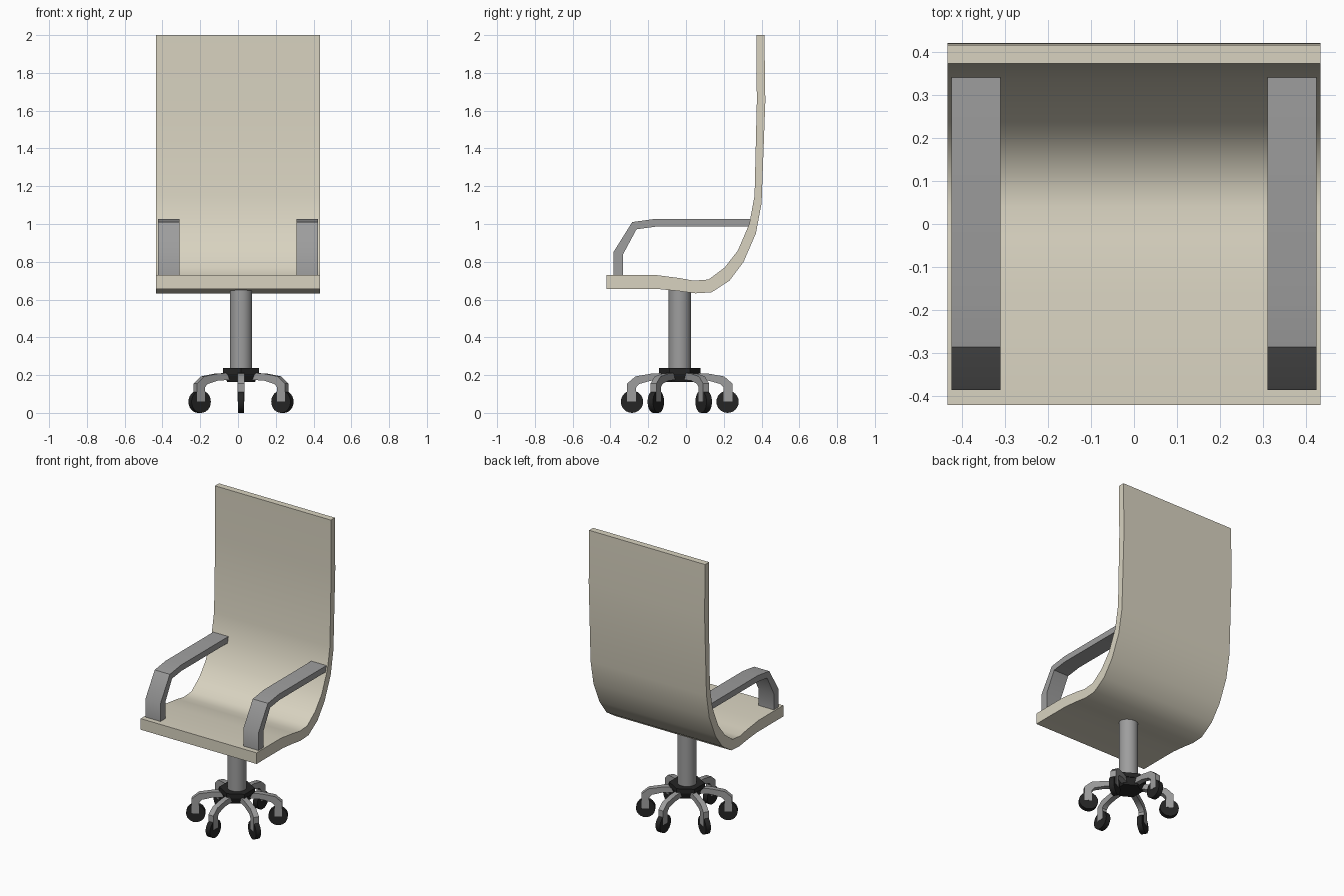
import bpy, bmesh, math
from mathutils import Matrix, Vector

if "Cube" in bpy.data.objects:
    bpy.data.objects.remove(bpy.data.objects["Cube"])


def material(name, rgb):
    m = bpy.data.materials.new(name)
    m.diffuse_color = (*rgb, 1)
    m.use_nodes = True
    m.node_tree.nodes["Principled BSDF"].inputs["Base Color"].default_value = m.diffuse_color
    return m


BEIGE = material("beige upholstery", (0.69, 0.65, 0.53))
GREY = material("grey metal", (0.34, 0.34, 0.34))
BLACK = material("black plastic", (0.018, 0.018, 0.018))
CENTRE = Vector((0.016, -0.033, 0))  # axis of the column and foot


def finish(name, bm, mat, matrix=None, angle=35):
    if matrix:
        bmesh.ops.transform(bm, matrix=matrix, verts=bm.verts)
    bmesh.ops.recalc_face_normals(bm, faces=bm.faces)
    me = bpy.data.meshes.new(name)
    bm.to_mesh(me)
    bm.free()
    me.materials.append(mat)
    ob = bpy.data.objects.new(name, me)
    bpy.context.collection.objects.link(ob)
    bpy.ops.object.select_all(action='DESELECT')
    ob.select_set(True)
    bpy.context.view_layer.objects.active = ob
    bpy.ops.object.shade_smooth_by_angle(angle=math.radians(angle))
    return ob


def band(name, upper, lower, x0, x1, mat, matrix=None):
    """Solid strip between two (y, z) lines of equal length, from x0 to x1."""
    bm = bmesh.new()
    rings = [[bm.verts.new((x, *p)) for x, p in ((x0, u), (x1, u), (x1, l), (x0, l))]
             for u, l in zip(upper, lower)]
    for a, b in zip(rings, rings[1:]):
        for i in range(4):
            j = (i + 1) % 4
            bm.faces.new((a[i], a[j], b[j], b[i]))
    bm.faces.new(rings[0])
    bm.faces.new(rings[-1])
    return finish(name, bm, mat, matrix)


def cylinder(name, r_low, r_top, depth, sides, mat, matrix, angle=35):
    bm = bmesh.new()
    bmesh.ops.create_cone(bm, cap_ends=True, segments=sides, radius1=r_low,
                          radius2=r_top, depth=depth)
    return finish(name, bm, mat, matrix, angle)


# seat and back in one curved shell
inner = [(-0.42, 0.73), (-0.16, 0.73), (-0.03, 0.713), (0.04, 0.70), (0.12, 0.706),
         (0.205, 0.77), (0.275, 0.86), (0.335, 1.0), (0.363, 1.15), (0.375, 1.65), (0.372, 2.0)]
outer = [(-0.42, 0.655), (-0.14, 0.655), (-0.04, 0.645), (0.05, 0.633), (0.135, 0.638),
         (0.23, 0.70), (0.305, 0.80), (0.37, 0.95), (0.40, 1.11), (0.42, 1.65), (0.415, 2.0)]
band("seat_shell", inner, outer, -0.433, 0.433, BEIGE)

# armrests
arm_top = [(-0.385, 0.72), (-0.385, 0.85), (-0.285, 1.01), (-0.165, 1.027), (0.34, 1.027)]
arm_low = [(-0.333, 0.72), (-0.333, 0.84), (-0.262, 0.972), (-0.16, 0.986), (0.34, 0.986)]
for side, x0, x1 in (("left", -0.423, -0.31), ("right", 0.31, 0.423)):
    band(side + "_armrest", arm_top, arm_low, x0, x1, GREY)

# column and six-sided hub
cylinder("column", 0.059, 0.059, 0.46, 32, GREY,
         Matrix.Translation(CENTRE + Vector((0, 0, 0.425))))
cylinder("hub_top", 0.11, 0.11, 0.03, 6, BLACK,
         Matrix.Translation(CENTRE + Vector((0, 0, 0.222))))
cylinder("hub_base", 0.085, 0.105, 0.045, 6, BLACK,
         Matrix.Translation(CENTRE + Vector((0, 0, 0.1855))))

# six legs with casters, each leg drawn along +y and turned about the column
leg_top = [(0.07, 0.212), (0.15, 0.208), (0.235, 0.193), (0.279, 0.155), (0.279, 0.06)]
leg_low = [(0.07, 0.175), (0.15, 0.171), (0.215, 0.153), (0.231, 0.135), (0.231, 0.06)]
for k in range(6):
    turn = Matrix.Translation(CENTRE) @ Matrix.Rotation(k * math.pi / 3, 4, 'Z')
    band(f"leg_{k + 1}", leg_top, leg_low, -0.018, 0.018, GREY, turn)
    wheel = turn @ Matrix.Translation((0, 0.253, 0.059)) @ Matrix.Rotation(math.pi / 2, 4, 'Y')
    cylinder(f"wheel_{k + 1}", 0.059, 0.059, 0.033, 24, BLACK, wheel)
